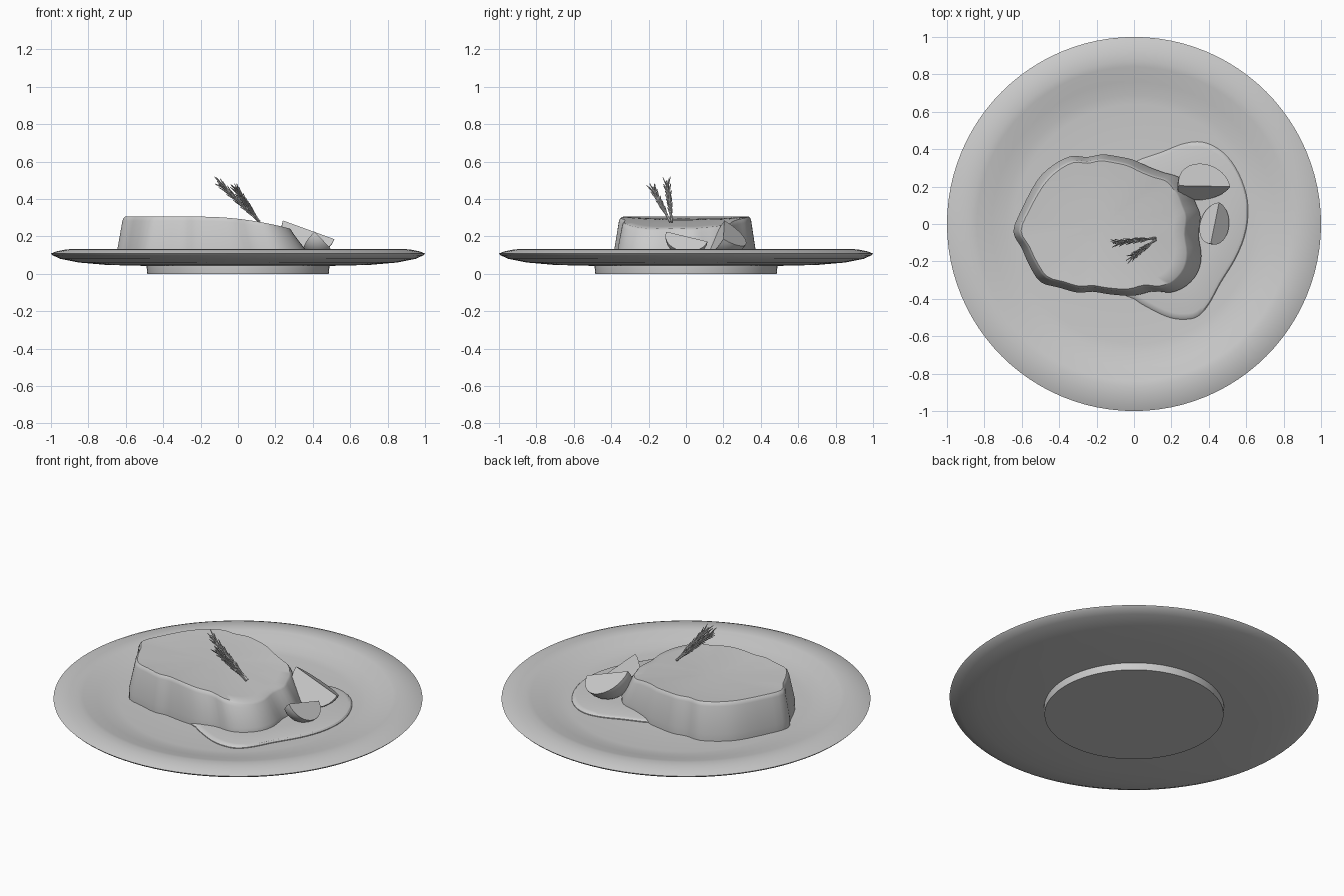
import bpy, bmesh, math, random
from mathutils import Vector, Matrix

if "Cube" in bpy.data.objects:
    bpy.data.objects.remove(bpy.data.objects["Cube"])
random.seed(4)

def finish(name, bm, angle=30):
    bmesh.ops.recalc_face_normals(bm, faces=bm.faces)
    me = bpy.data.meshes.new(name)
    bm.to_mesh(me)
    bm.free()
    ob = bpy.data.objects.new(name, me)
    bpy.context.collection.objects.link(ob)
    bpy.ops.object.select_all(action='DESELECT')
    ob.select_set(True)
    bpy.context.view_layer.objects.active = ob
    bpy.ops.object.shade_smooth_by_angle(angle=math.radians(angle))
    return ob

def loft(name, rings, angle=30):
    """Skin stacked closed rings; cap both ends with fans."""
    bm = bmesh.new()
    vs = [[bm.verts.new(p) for p in r] for r in rings]
    n = len(vs[0])
    for a, b in zip(vs, vs[1:]):
        for i in range(n):
            j = (i + 1) % n
            bm.faces.new((a[i], a[j], b[j], b[i]))
    for r in (vs[0], vs[-1]):
        c = bm.verts.new(sum((v.co for v in r), Vector()) / n)
        for i in range(n):
            bm.faces.new((r[i], r[(i + 1) % n], c))
    return finish(name, bm, angle)

def smooth_loop(pts, steps=3):
    """Closed Catmull-Rom through 2D points."""
    out, n = [], len(pts)
    for i in range(n):
        a, b, c, d = (Vector(pts[(i + k) % n]) for k in (-1, 0, 1, 2))
        for s in range(steps):
            t = s / steps
            out.append(0.5 * (2*b + (c - a)*t + (2*a - 5*b + 4*c - d)*t*t + (3*b - a - 3*c + d)*t**3))
    return out

# Plate: lathed profile with solid foot
profile = [(0.485, 0), (0.488, 0.03), (0.488, 0.042), (0.7, 0.047), (0.85, 0.06), (0.95, 0.08),
           (0.99, 0.098), (1, 0.108), (0.97, 0.12), (0.92, 0.13), (0.87, 0.133), (0.84, 0.128),
           (0.76, 0.108), (0.69, 0.093), (0.64, 0.088), (0.4, 0.087)]
N = 96
loft("plate", [[(r * math.cos(math.tau*i/N), r * math.sin(math.tau*i/N), z) for i in range(N)]
               for r, z in profile])

# Steak: irregular slab, tapering and sinking toward the right
outline = smooth_loop([
    (-0.645, -0.04), (-0.60, 0.08), (-0.52, 0.23), (-0.44, 0.31), (-0.34, 0.362), (-0.25, 0.358),
    (-0.17, 0.372), (-0.08, 0.36), (0, 0.342), (0.08, 0.305), (0.16, 0.275), (0.24, 0.25),
    (0.30, 0.18), (0.33, 0.11), (0.355, 0.04), (0.345, -0.06), (0.36, -0.17), (0.34, -0.26),
    (0.28, -0.33), (0.2, -0.365), (0.1, -0.36), (0, -0.383), (-0.12, -0.377), (-0.22, -0.362),
    (-0.3, -0.367), (-0.4, -0.34), (-0.5, -0.31), (-0.56, -0.22), (-0.60, -0.13)])

def top_z(x):
    return 0.305 - 0.28 * max(0, x + 0.2) ** 2

def steak_ring(taper, scale, drop):
    ring = []
    for p in outline:
        x = p.x + taper * (0.03 - 0.1 * max(0, (p.x + 0.5) / 0.85))
        y = p.y * (1 - 0.07 * taper)
        x, y = -0.17 + (x + 0.17) * scale, y * scale
        ring.append((x, y, top_z(x) - drop))
    return ring
base = [(p.x, p.y, 0.086) for p in outline]
loft("steak", [base, [(p.x, p.y, 0.13) for p in outline], steak_ring(0.9, 1, 0.022),
               steak_ring(1, 0.995, 0.008), steak_ring(1, 0.975, 0), steak_ring(1, 0.85, 0.003),
               steak_ring(1, 0.6, 0.008), steak_ring(1, 0.3, 0.01)], 40)

# Sauce: thin puddle beside the steak
pool = smooth_loop([
    (-0.1, 0.25), (0, 0.33), (0.15, 0.385), (0.25, 0.425), (0.34, 0.44), (0.42, 0.42), (0.5, 0.36),
    (0.56, 0.27), (0.6, 0.16), (0.61, 0.05), (0.59, -0.07), (0.54, -0.19), (0.46, -0.32),
    (0.4, -0.43), (0.34, -0.495), (0.27, -0.51), (0.19, -0.5), (0.1, -0.46), (0, -0.4), (-0.1, -0.3)])
mid = Vector((0.25, 0))
loft("sauce", [[(*(mid + (p - mid) * s), z) for p in pool]
               for s, z in ((1, 0.084), (1, 0.092), (0.98, 0.1), (0.94, 0.104), (0.6, 0.106))])

# Vegetable wedges: sphere segments with two flat cut faces meeting at a ridge
def wedge(name, a, b, ang0, ang1, depth):
    a, b = Vector(a), Vector(b)
    c, axis = (a + b) / 2, (b - a).normalized()
    down = (Vector((0, 0, -1)) + axis * axis.z).normalized()
    side = axis.cross(down)
    half = (b - a).length / 2
    bm = bmesh.new()
    va, vb = bm.verts.new(a), bm.verts.new(b)
    cols, n, m = [], 10, 14
    for k in range(n + 1):
        t = math.radians(ang0 + (ang1 - ang0) * k / n)
        d = down * math.cos(t) + side * math.sin(t)
        cols.append([va] + [bm.verts.new(c - axis * half * math.cos(math.pi*i/m)
                    + d * depth * math.sin(math.pi*i/m)) for i in range(1, m)] + [vb])
    for p, q in zip(cols, cols[1:]):
        bm.faces.new((va, p[1], q[1]))
        bm.faces.new((vb, q[m-1], p[m-1]))
        for i in range(1, m - 1):
            bm.faces.new((p[i], p[i+1], q[i+1], q[i]))
    bm.faces.new(cols[0])
    bm.faces.new(cols[-1])
    return finish(name, bm)
wedge("wedge_large", (0.24, 0.205, 0.285), (0.515, 0.2, 0.185), -32, 58, 0.142)
wedge("wedge_small", (0.41, -0.105, 0.225), (0.455, 0.115, 0.172), -45, 45, 0.11)

# Herb sprigs: stem with needles sweeping toward the tip
def spike(bm, a, b, r1, r2):
    d = b - a
    mat = Matrix.Translation((a + b) / 2) @ d.to_track_quat('Z', 'Y').to_matrix().to_4x4()
    bmesh.ops.create_cone(bm, cap_ends=True, segments=6, radius1=r1, radius2=r2,
                          depth=d.length, matrix=mat)

def sprig(name, a, b):
    a, b = Vector(a), Vector(b)
    d = b - a
    u = d.normalized()
    s = u.orthogonal().normalized()
    bm = bmesh.new()
    spike(bm, a, b - d * 0.08, 0.007, 0.004)
    count = 34
    for i in range(count):
        f = 0.08 + 0.72 * i / count
        out = Matrix.Rotation(i * 2.4, 3, u) @ s
        p = a + d * f
        tip = p + u * random.uniform(0.06, 0.075) + out * (0.012 + 0.013 * f)
        spike(bm, p, tip, 0.005, 0.002)
    return finish(name, bm)
sprig("herb_sprig_long", (0.115, -0.075, 0.278), (-0.13, -0.105, 0.515))
sprig("herb_sprig_short", (0.115, -0.085, 0.278), (-0.03, -0.19, 0.48))
